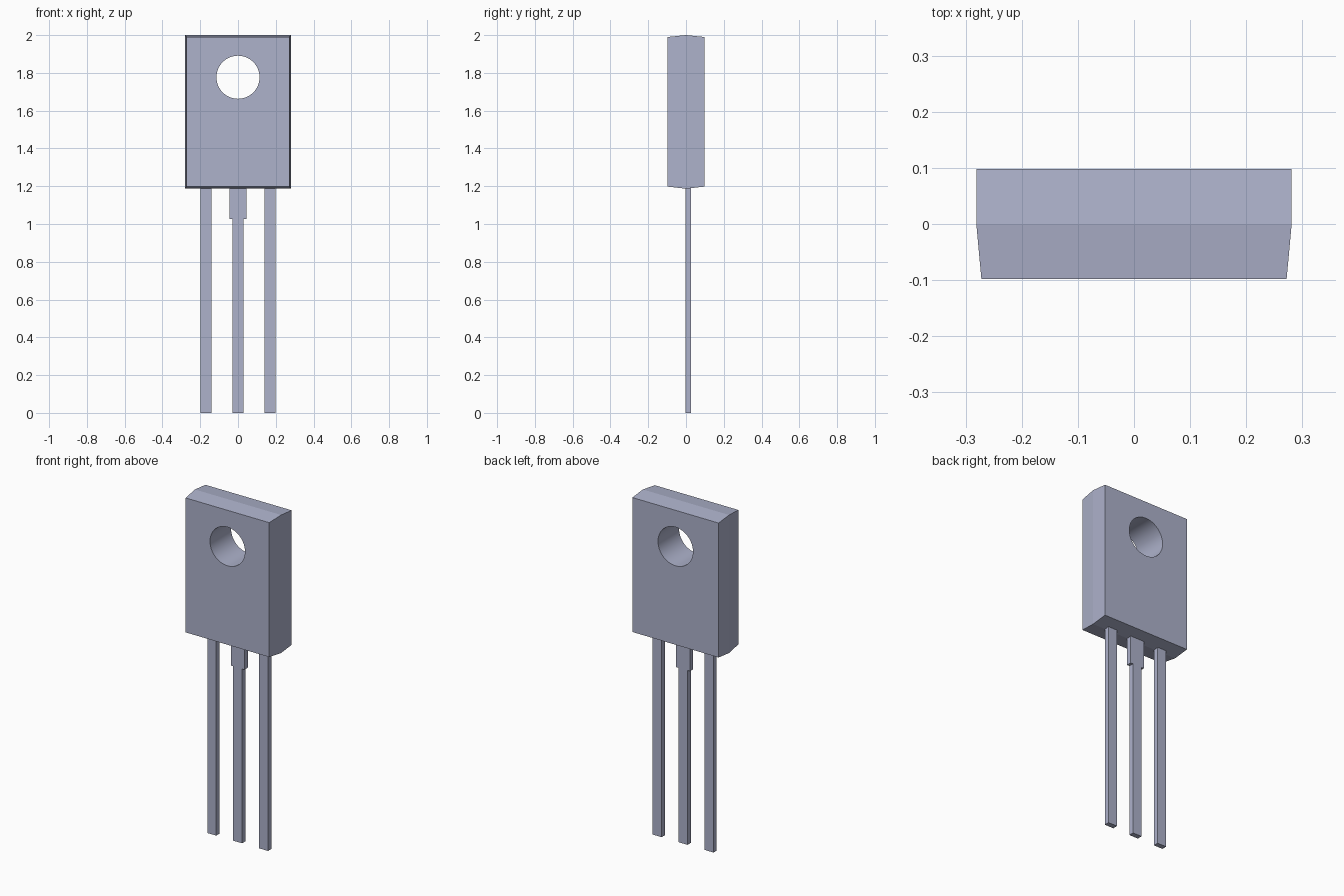
import bpy
import bmesh
import math

if "Cube" in bpy.data.objects:
    bpy.data.objects.remove(bpy.data.objects["Cube"])

grey = bpy.data.materials.new("blue_grey")
grey.diffuse_color = (0.42, 0.445, 0.597, 1.0)
grey.use_nodes = True
grey.node_tree.nodes["Principled BSDF"].inputs["Base Color"].default_value = grey.diffuse_color


def finish(name, bm):
    bmesh.ops.recalc_face_normals(bm, faces=bm.faces)
    mesh = bpy.data.meshes.new(name)
    bm.to_mesh(mesh)
    bm.free()
    mesh.materials.append(grey)
    obj = bpy.data.objects.new(name, mesh)
    bpy.context.collection.objects.link(obj)
    return obj


def extrude_outline(name, points, y0, y1):
    """Solid from an (x, z) outline, extruded along y."""
    bm = bmesh.new()
    face = bm.faces.new([bm.verts.new((x, y0, z)) for x, z in points])
    new = bmesh.ops.extrude_face_region(bm, geom=[face])["geom"]
    verts = [v for v in new if isinstance(v, bmesh.types.BMVert)]
    bmesh.ops.translate(bm, verts=verts, vec=(0, y1 - y0, 0))
    return finish(name, bm)


# Package body: three rectangular sections lofted front to back
# (y, half width, bottom, top)
sections = [(-0.098, 0.272, 1.198, 1.99),
            (0.0, 0.281, 1.187, 2.0),
            (0.098, 0.281, 1.198, 1.99)]
bm = bmesh.new()
rings = [[bm.verts.new(p) for p in
          ((-w, y, lo), (w, y, lo), (w, y, hi), (-w, y, hi))]
         for y, w, lo, hi in sections]
for a, b in zip(rings, rings[1:]):
    for i in range(4):
        j = (i + 1) % 4
        bm.faces.new((a[i], a[j], b[j], b[i]))
bm.faces.new(rings[0])
bm.faces.new(rings[-1])
body = finish("package_body", bm)

# Round mounting hole cut through the body
N = 64
circle = [(0.114 * math.cos(2 * math.pi * i / N),
           1.777 + 0.114 * math.sin(2 * math.pi * i / N)) for i in range(N)]
cutter = extrude_outline("hole_cutter", circle, -0.3, 0.3)
cutter.hide_render = True
mod = body.modifiers.new("mounting_hole", "BOOLEAN")
mod.operation = "DIFFERENCE"
mod.solver = "EXACT"
mod.object = cutter
bpy.ops.object.select_all(action="DESELECT")
bpy.context.view_layer.objects.active = body
body.select_set(True)
bpy.ops.object.modifier_apply(modifier=mod.name)
bpy.data.objects.remove(cutter, do_unlink=True)
# Smooth only the hole wall; the small body bevels stay crisp
for p in body.data.polygons:
    c = p.center
    p.use_smooth = math.hypot(c.x, c.z - 1.777) < 0.116 and abs(p.normal.y) < 0.1
for e in body.data.edges:
    a, b = (body.data.vertices[i].co for i in e.vertices)
    e.use_edge_sharp = abs(a.y - b.y) < 0.01

# Leads: plain outer pair and a shouldered middle lead
Y0, Y1, W, TOP = -0.003, 0.027, 0.029, 1.21
for name, x in (("left_lead", -0.169), ("right_lead", 0.169)):
    extrude_outline(name, [(x - W, 0), (x + W, 0), (x + W, TOP), (x - W, TOP)], Y0, Y1)
half = [(W, 0), (W, 1.027), (0.045, 1.027), (0.045, TOP)]
extrude_outline("middle_lead", half + [(-x, z) for x, z in reversed(half)], Y0, Y1)
